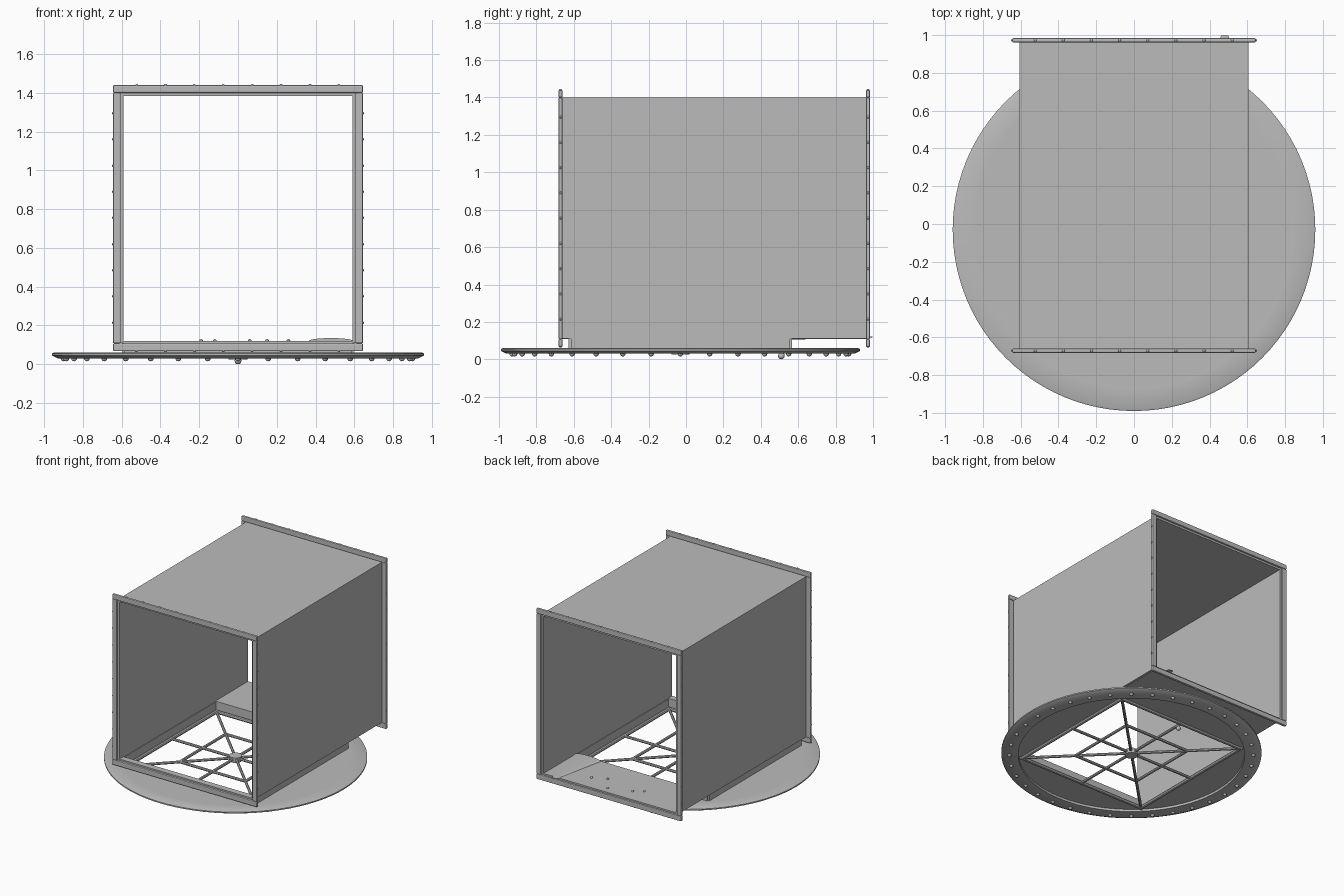
import bpy, bmesh, math
from mathutils import Matrix, Vector

if "Cube" in bpy.data.objects:
    bpy.data.objects.remove(bpy.data.objects["Cube"])

metal = bpy.data.materials.new("galvanised_grey")
metal.diffuse_color = (0.5, 0.5, 0.5, 1)
metal.use_nodes = True
metal.node_tree.nodes["Principled BSDF"].inputs["Base Color"].default_value = metal.diffuse_color
CY = -0.03      # centre of the round base
H = 0.585       # half width of the square neck


def finish(name, bm, smooth=False):
    bmesh.ops.recalc_face_normals(bm, faces=bm.faces)
    me = bpy.data.meshes.new(name)
    bm.to_mesh(me)
    bm.free()
    ob = bpy.data.objects.new(name, me)
    bpy.context.collection.objects.link(ob)
    me.materials.append(metal)
    if smooth:
        bpy.ops.object.select_all(action='DESELECT')
        ob.select_set(True)
        bpy.context.view_layer.objects.active = ob
        bpy.ops.object.shade_smooth_by_angle(angle=math.radians(35))
    return ob


def add_box(bm, x, y, z):
    """Box from (min, max) pairs."""
    c = [(a + b) / 2 for a, b in (x, y, z)]
    s = [b - a for a, b in (x, y, z)]
    bmesh.ops.create_cube(bm, size=1, matrix=Matrix.Translation(c) @ Matrix.Diagonal((*s, 1)))


def add_rod(bm, a, b, r, seg=8):
    a, b = Vector(a), Vector(b)
    d = b - a
    m = Matrix.Translation((a + b) / 2) @ d.to_track_quat('Z', 'Y').to_matrix().to_4x4()
    bmesh.ops.create_cone(bm, cap_ends=True, segments=seg, radius1=r, radius2=r,
                          depth=d.length, matrix=m)


def add_bolt(bm, p, r, seg=8):
    bmesh.ops.create_uvsphere(bm, u_segments=seg, v_segments=6, radius=r,
                              matrix=Matrix.Translation(p))


# round base ring: closed profile swept around the centre
bm = bmesh.new()
N = 96
profile = [(0.835, 0.058), (0.95, 0.06), (0.96, 0.055), (0.96, 0.045), (0.93, 0.03), (0.835, 0.03)]
rings = [[bm.verts.new((r * math.cos(t), CY + r * math.sin(t), z)) for r, z in profile]
         for t in (2 * math.pi * i / N for i in range(N))]
for i in range(N):
    a, b = rings[i], rings[(i + 1) % N]
    for j in range(len(profile)):
        k = (j + 1) % len(profile)
        bm.faces.new((a[j], a[k], b[k], b[j]))
finish("base_ring", bm, True)

# inner plate: disc with a square hole
bm = bmesh.new()
loops = []
for z in (0.058, 0.048):
    outer, inner = [], []
    for i in range(N):
        t = 2 * math.pi * i / N
        c, s = math.cos(t), math.sin(t)
        q = H / max(abs(c), abs(s))
        outer.append(bm.verts.new((0.836 * c, CY + 0.836 * s, z)))
        inner.append(bm.verts.new((q * c, CY + q * s, z)))
    loops += [outer, inner]
for p, q in ((0, 1), (2, 3), (0, 2), (1, 3)):
    for i in range(N):
        k = (i + 1) % N
        bm.faces.new((loops[p][i], loops[p][k], loops[q][k], loops[q][i]))
finish("base_plate", bm)

# bolts under the ring
bm = bmesh.new()
for i in range(36):
    t = math.radians(10 * i)
    add_bolt(bm, (0.9 * math.sin(t), CY + 0.9 * math.cos(t), 0.03), 0.015)
finish("base_bolts", bm, True)

# square neck between base and duct
bm = bmesh.new()
for s in (-1, 1):
    add_box(bm, sorted((s * H, s * (H + 0.012))), (CY - H, CY + H), (0.05, 0.115))
    add_box(bm, (-H, H), sorted((CY + s * H, CY + s * (H + 0.012))), (0.05, 0.115))
finish("neck", bm)

# duct walls, roof and the floor strips either side of the neck
bm = bmesh.new()
for s in (-1, 1):
    add_box(bm, sorted((s * 0.59, s * 0.605)), (-0.665, 0.97), (0.11, 1.40))
add_box(bm, (-0.59, 0.59), (-0.665, 0.97), (1.385, 1.40))
add_box(bm, (-0.59, 0.59), (CY + H, 0.97), (0.108, 0.12))
add_box(bm, (-0.59, 0.59), (-0.665, CY - H), (0.108, 0.12))
finish("duct", bm)

# end flanges with rounded edges and small bolts around the rim
for name, y in (("front_flange", -0.671), ("back_flange", 0.973)):
    bm = bmesh.new()
    yy = (y - 0.011, y + 0.011)
    for z in ((0.067, 0.108), (1.40, 1.44)):
        add_box(bm, (-0.645, 0.645), yy, z)
    for s in (-1, 1):
        add_box(bm, sorted((s * 0.605, s * 0.645)), yy, (0.108, 1.40))
    ob = finish(name, bm)
    bev = ob.modifiers.new("round", 'BEVEL')
    bev.width, bev.segments = 0.006, 2
    bm = bmesh.new()
    for i in range(9):
        for s in (-1, 1):
            add_bolt(bm, (s * 0.642, y, 0.215 + 0.135 * i), 0.008)
    for i in range(8):
        for z in (0.07, 1.438):
            add_bolt(bm, (-0.523 + 0.149 * i, y, z), 0.008)
    finish(name + "_bolts", bm, True)

# bottom grille: frame, diagonals, cross and a half-size square
bm = bmesh.new()
gz = 0.045


def square(h, r):
    c = [(-h, CY - h, gz), (h, CY - h, gz), (h, CY + h, gz), (-h, CY + h, gz)]
    for i in range(4):
        add_rod(bm, c[i], c[(i + 1) % 4], r)


square(H - 0.015, 0.014)
square(H * 0.5, 0.011)
for dx, dy in ((1, 1), (1, -1), (1, 0), (0, 1)):
    add_rod(bm, (-dx * H, CY - dy * H, gz), (dx * H, CY + dy * H, gz), 0.011)
add_rod(bm, (0, CY, gz - 0.02), (0, CY, gz + 0.02), 0.048, 16)
finish("grille", bm, True)

# small catch below the grille
bm = bmesh.new()
add_rod(bm, (0, 0.51, 0.016), (0, 0.51, 0.045), 0.01)
add_bolt(bm, (0, 0.51, 0.018), 0.018, 12)
finish("grille_catch", bm, True)

# low tapering bulge on the rear floor
bm = bmesh.new()
bmesh.ops.create_cone(bm, cap_ends=True, segments=32, radius1=0.115, radius2=0.02, depth=0.44,
                      matrix=Matrix.Translation((0.48, 0.777, 0.12)) @ Matrix.Diagonal((1, 1, 0.13, 1))
                      @ Matrix.Rotation(math.radians(-90), 4, 'X'))
finish("floor_bulge", bm, True)

# floor rivets
bm = bmesh.new()
for x, y in ((0.26, 0.83), (0.15, 0.78), (0.06, 0.91), (-0.12, 0.85), (-0.19, 0.80)):
    add_bolt(bm, (x, y, 0.12), 0.01)
finish("floor_rivets", bm, True)
